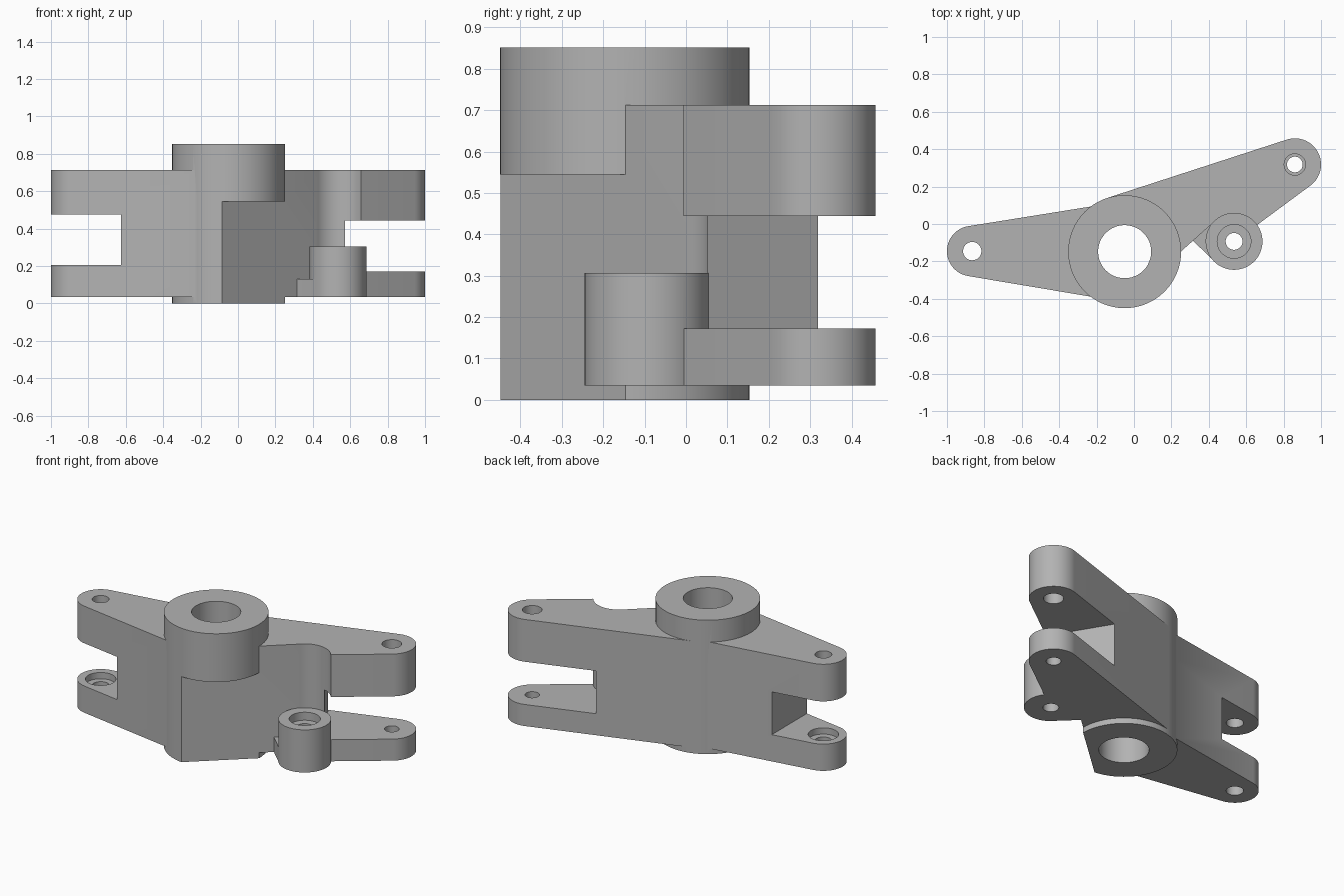
import bpy, bmesh, math
from mathutils import Vector

cube = bpy.data.objects.get("Cube")
if cube:
    bpy.data.objects.remove(cube, do_unlink=True)

# Key positions in plan
HUB = Vector((-0.05, -0.148))
LEFT_END = Vector((-0.865, -0.145))
RIGHT_END = Vector((0.86, 0.318))
BOSS = Vector((0.535, -0.093))
BOTTOM, TOP = 0.035, 0.713


def arc(c, r, a0, a1, n=32):
    angles = [math.radians(a0 + (a1 - a0) * i / n) for i in range(n + 1)]
    return [(c.x + r * math.cos(a), c.y + r * math.sin(a)) for a in angles]


def prism(name, pts, z0, z1):
    bm = bmesh.new()
    face = bm.faces.new([bm.verts.new((x, y, z0)) for x, y in pts])
    ext = bmesh.ops.extrude_face_region(bm, geom=[face])
    for v in ext["geom"]:
        if isinstance(v, bmesh.types.BMVert):
            v.co.z = z1
    bmesh.ops.recalc_face_normals(bm, faces=bm.faces)
    mesh = bpy.data.meshes.new(name)
    bm.to_mesh(mesh)
    bm.free()
    ob = bpy.data.objects.new(name, mesh)
    bpy.context.collection.objects.link(ob)
    return ob


def cylinder(name, c, r, z0, z1, n=64):
    return prism(name, arc(c, r, 0, 360, n)[:-1], z0, z1)


def combine(target, other, operation):
    mod = target.modifiers.new("combine", "BOOLEAN")
    mod.operation, mod.solver, mod.object = operation, "EXACT", other
    deps = bpy.context.evaluated_depsgraph_get()
    mesh = bpy.data.meshes.new_from_object(target.evaluated_get(deps))
    target.modifiers.clear()
    target.data = mesh
    bpy.data.objects.remove(other, do_unlink=True)


def join(other):
    combine(bracket, other, "UNION")


def cut(other):
    combine(bracket, other, "DIFFERENCE")


# Lower hub with the two arms
bracket = cylinder("pivot_bracket", HUB, 0.302, 0, 0.545)
join(prism("left_arm", arc(LEFT_END, 0.135, 99.3, 260.7)
           + arc(HUB, 0.267, 260.7, 260.7, 1)[:1] + arc(HUB, 0.267, 99.3, 99.3, 1)[:1],
           BOTTOM, TOP))
join(prism("right_arm", [tuple(HUB), (0.3, -0.25), (0.58, -0.063)]
           + arc(RIGHT_END, 0.14, -53, 108.2) + arc(HUB, 0.302, 108.2, 108.2, 1)[:1],
           BOTTOM, TOP))

# Flat front wall running into the round recess
recess = arc(BOSS, 0.15, 138, 35)
cut(prism("wall_cutter", [(-0.31, -0.65)] + recess + [(0.7, -0.7)], -0.1, 1))

# Fork slots
cut(prism("left_slot", [(-1.2, -0.5), (-0.625, -0.5), (-0.625, 0.3), (-1.2, 0.3)],
          0.205, 0.477))
q, u = Vector((0.57, 0.055)), Vector((-0.16, 0.265))
w = Vector((0.8, 0.48))
cut(prism("right_slot", [tuple(p) for p in (q - u, q + u * 1.6, q + u * 1.6 + w, q - u + w)],
          0.172, 0.444))

# Upper hub, small boss and its web
join(cylinder("hub_cap", HUB, 0.302, 0.545, 0.852))
join(prism("boss_web", [(0.30, -0.075), (0.424, -0.194), tuple(BOSS), (0.4, 0.03)],
           BOTTOM, 0.13))
join(cylinder("boss", BOSS, 0.152, BOTTOM, 0.306))

# Bores: centre, radius, bottom, top
for c, r, z0, z1 in (
        (HUB, 0.142, -0.1, 1),
        (LEFT_END, 0.049, -0.1, 1),
        (LEFT_END, 0.088, 0.165, 0.3),
        (RIGHT_END, 0.042, -0.1, 0.3),
        (RIGHT_END, 0.057, 0.3, 1),
        (BOSS, 0.045, -0.1, 0.4),
        (BOSS, 0.09, 0.255, 0.4)):
    cut(cylinder("bore", c, r, z0, z1, 48))

# Plain grey metal
grey = bpy.data.materials.new("grey_metal")
grey.use_nodes = True
colour = (0.45, 0.45, 0.45, 1)
grey.diffuse_color = colour
grey.node_tree.nodes["Principled BSDF"].inputs["Base Color"].default_value = colour
bracket.data.materials.clear()
bracket.data.materials.append(grey)
for p in bracket.data.polygons:
    p.material_index = 0

bpy.ops.object.select_all(action="DESELECT")
bracket.select_set(True)
bpy.context.view_layer.objects.active = bracket
bpy.ops.object.shade_smooth_by_angle(angle=math.radians(30))
